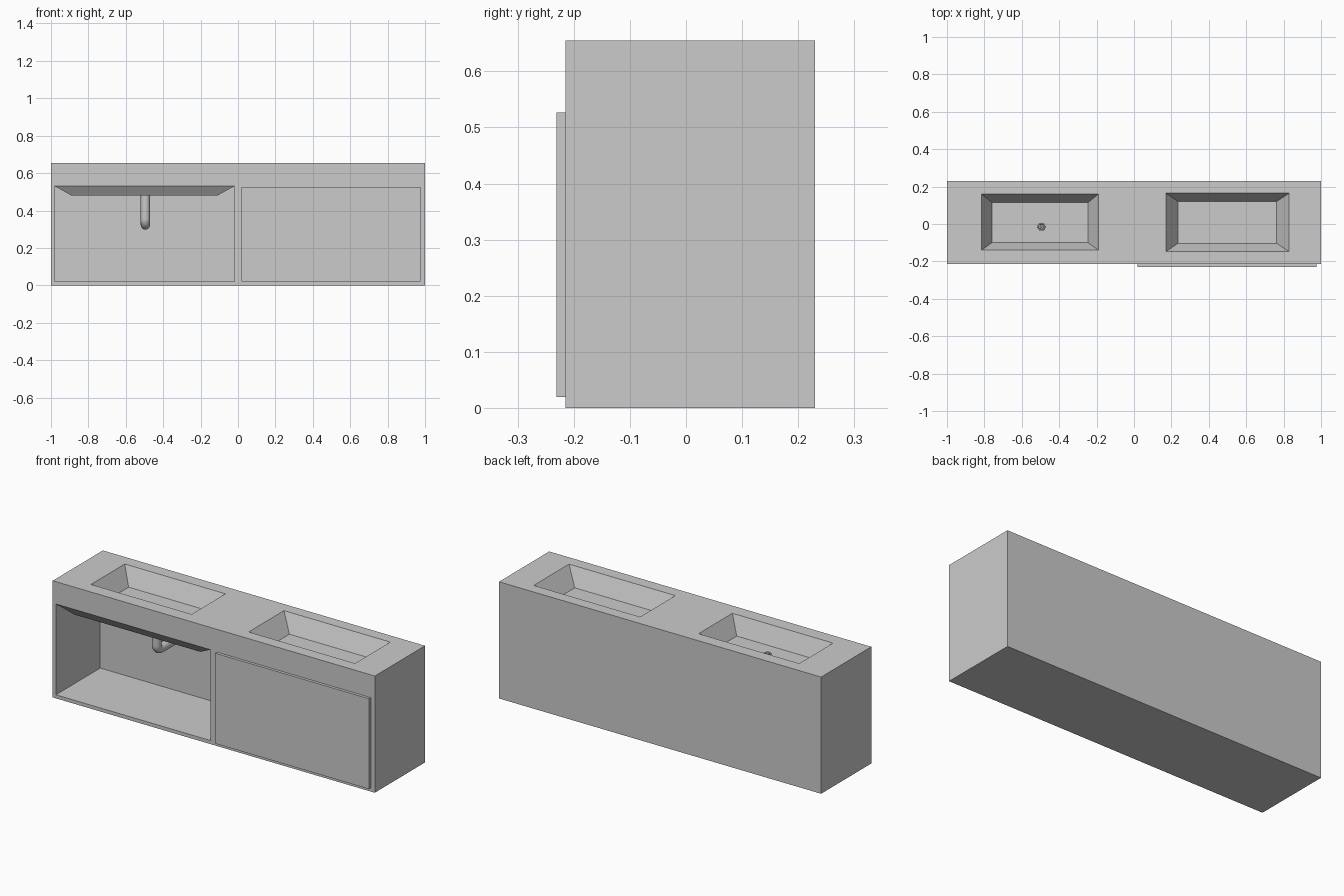
import bpy, bmesh, math
from mathutils import Vector

if "Cube" in bpy.data.objects:
    bpy.data.objects.remove(bpy.data.objects["Cube"])


def finish(name, bm):
    bmesh.ops.recalc_face_normals(bm, faces=bm.faces)
    me = bpy.data.meshes.new(name)
    bm.to_mesh(me)
    bm.free()
    ob = bpy.data.objects.new(name, me)
    bpy.context.collection.objects.link(ob)
    return ob


def loft(name, low, high):
    """Solid between two level rectangles given as (x0, x1, y0, y1, z)."""
    bm = bmesh.new()
    rings = []
    for x0, x1, y0, y1, z in (low, high):
        rings.append([bm.verts.new(p) for p in
                      ((x0, y0, z), (x1, y0, z), (x1, y1, z), (x0, y1, z))])
    a, b = rings
    bm.faces.new(a)
    bm.faces.new(b)
    for i in range(4):
        j = (i + 1) % 4
        bm.faces.new((a[i], a[j], b[j], b[i]))
    return finish(name, bm)


def box(name, x0, x1, y0, y1, z0, z1):
    return loft(name, (x0, x1, y0, y1, z0), (x0, x1, y0, y1, z1))


def cylinder(name, r, x, y, z0, z1, sides=24):
    bm = bmesh.new()
    bmesh.ops.create_cone(bm, cap_ends=True, segments=sides,
                          radius1=r, radius2=r, depth=z1 - z0)
    bmesh.ops.translate(bm, verts=bm.verts, vec=(x, y, (z0 + z1) / 2))
    return finish(name, bm)


def basin_cutter(name, rim, floor, z_rim, z_floor):
    """Tapered basin, carried a little above the top so the cut is clean."""
    k = 0.02 / (z_rim - z_floor)
    above = [r + (r - f) * k for r, f in zip(rim, floor)]
    return loft(name, (*floor, z_floor), (*above, z_rim + 0.02))


def cut(target, cutter):
    m = target.modifiers.new(cutter.name, 'BOOLEAN')
    m.operation = 'DIFFERENCE'
    m.solver = 'EXACT'
    m.object = cutter
    cutter.hide_render = True
    cutter.hide_set(True)


FRONT, BACK, TOP = -0.215, 0.23, 0.655
DX, DY = -0.495, -0.015          # drain position
BASIN_Z = 0.557

# Cabinet with two basins and an open left bay
cabinet = box("cabinet", -1, 1, FRONT, BACK, 0, TOP)
cut(cabinet, basin_cutter("left_basin_cutter", (-0.815, -0.19, -0.14, 0.16),
                          (-0.76, -0.245, -0.1, 0.115), TOP, BASIN_Z))
cut(cabinet, basin_cutter("right_basin_cutter", (0.17, 0.83, -0.148, 0.165),
                          (0.235, 0.763, -0.103, 0.12), TOP, BASIN_Z))
cut(cabinet, box("bay_cutter", -0.98, -0.02, FRONT - 0.1, 0.178, 0.02, 0.53))
cut(cabinet, cylinder("drain_hole_cutter", 0.015, DX, DY, BASIN_Z - 0.025, BASIN_Z + 0.02))

# Sloped underside of the left basin
loft("basin_underside", (-0.89, -0.11, -0.178, 0.14, 0.48),
     (-0.98, -0.02, FRONT, 0.178, 0.53))

# Closed right drawer front
box("drawer_front", 0.02, 0.975, -0.231, FRONT, 0.02, 0.527)

# Waste pipe: down, round an elbow, and into the back wall
bend, pipe_r, low_z = 0.035, 0.025, 0.323
path = [(DX, DY, 0.49)]
for i in range(9):
    t = math.pi / 2 * i / 8
    path.append((DX, DY + bend * (1 - math.cos(t)), low_z + bend * (1 - math.sin(t))))
path.append((DX, 0.185, low_z))
cu = bpy.data.curves.new("waste_pipe", 'CURVE')
cu.dimensions = '3D'
cu.bevel_depth = pipe_r
cu.bevel_resolution = 6
cu.use_fill_caps = True
sp = cu.splines.new('POLY')
sp.points.add(len(path) - 1)
for p, co in zip(sp.points, path):
    p.co = (*co, 1)
pipe = bpy.data.objects.new("waste_pipe", cu)
bpy.context.collection.objects.link(pipe)
bpy.ops.object.select_all(action='DESELECT')
pipe.select_set(True)
bpy.context.view_layer.objects.active = pipe
bpy.ops.object.convert(target='MESH')
bpy.ops.object.shade_smooth_by_angle(angle=math.radians(35))

# Drain: flat ring with a crossed strainer
bpy.ops.mesh.primitive_torus_add(location=(DX, DY, BASIN_Z), major_radius=0.017,
                                 minor_radius=0.004, major_segments=24, minor_segments=8)
bpy.context.object.name = "drain_ring"
bpy.ops.object.shade_smooth_by_angle(angle=math.radians(40))
for i in range(3):
    bar = box(f"strainer_bar_{i + 1}", -0.016, 0.016, -0.002, 0.002, -0.002, 0.002)
    bar.location = Vector((DX, DY, BASIN_Z))
    bar.rotation_euler.z = math.pi * i / 3
